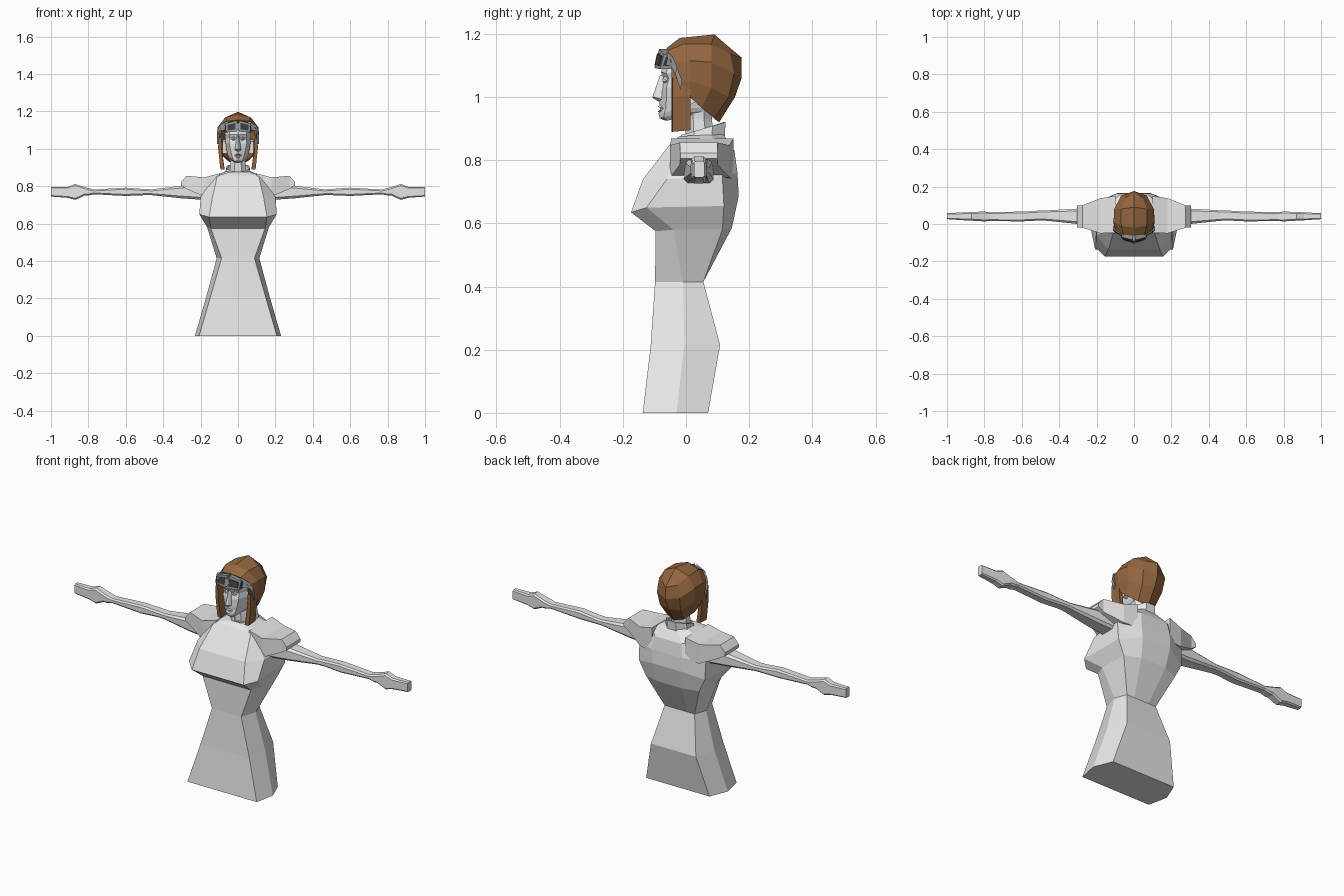
import bpy, bmesh, math
from mathutils import Vector

cube = bpy.data.objects.get("Cube")
if cube:
    bpy.data.objects.remove(cube, do_unlink=True)


def material(name, rgb, rough=0.7):
    m = bpy.data.materials.new(name)
    m.use_nodes = True
    m.diffuse_color = (*rgb, 1)
    bsdf = m.node_tree.nodes["Principled BSDF"]
    bsdf.inputs["Base Color"].default_value = (*rgb, 1)
    bsdf.inputs["Roughness"].default_value = rough
    return m


GREY = material("light grey", (0.8, 0.8, 0.8))
BROWN = material("brown leather", (0.30, 0.135, 0.05))
METAL = material("goggle grey", (0.30, 0.31, 0.32))
DARK = material("dark lens", (0.05, 0.05, 0.055))


def finish(name, bm, mat):
    bmesh.ops.remove_doubles(bm, verts=bm.verts, dist=0.0004)
    bmesh.ops.recalc_face_normals(bm, faces=bm.faces)
    me = bpy.data.meshes.new(name)
    bm.to_mesh(me)
    bm.free()
    me.materials.append(mat)
    ob = bpy.data.objects.new(name, me)
    bpy.context.collection.objects.link(ob)
    return ob


def loft(name, rings, mat, closed=True, cap=True):
    """Skin a list of equal-length point rings with quads."""
    bm = bmesh.new()
    vs = [[bm.verts.new(p) for p in r] for r in rings]
    n = len(rings[0])
    for a, b in zip(vs, vs[1:]):
        for i in range(n if closed else n - 1):
            j = (i + 1) % n
            bm.faces.new((a[i], a[j], b[j], b[i]))
    if cap:
        bm.faces.new(vs[0])
        bm.faces.new(vs[-1])
    return finish(name, bm, mat)


def hull(name, pts, mat):
    bm = bmesh.new()
    for p in pts:
        bm.verts.new(p)
    bmesh.ops.convex_hull(bm, input=bm.verts)
    bmesh.ops.dissolve_limit(bm, angle_limit=0.02, verts=bm.verts, edges=bm.edges)
    return finish(name, bm, mat)


def flip(p):
    return (-p[0], p[1], p[2])


def mirrored(half):
    """Half outline running front to back on +x, completed on -x."""
    return list(half) + [flip(p) for p in reversed(half)]


def oval(y, z, rx, ry, n=8, tilt=0.0):
    ring = []
    for i in range(n):
        a = 2 * math.pi * (i + 0.5) / n
        ring.append((rx * math.cos(a), y + ry * math.sin(a), z + tilt * math.sin(a)))
    return ring


def box_ring(x, y0, y1, z0, z1, c=0.0):
    if c == 0:
        return [(x, y0, z0), (x, y1, z0), (x, y1, z1), (x, y0, z1)]
    return [(x, y0 + c, z0), (x, y1 - c, z0), (x, y1, z0 + c), (x, y1, z1 - c),
            (x, y1 - c, z1), (x, y0 + c, z1), (x, y0, z1 - c), (x, y0, z0 + c)]


# Torso and skirt: front corner, side, rear corner, back panel edge
torso = [
    [(.208, -.137, 0), (.23, -.03, 0), (.19, .07, 0), (.06, .07, 0)],
    [(.147, -.112, .21), (.168, -.005, .215), (.135, .108, .215), (.05, .108, .215)],
    [(.088, -.098, .415), (.114, -.01, .415), (.09, .055, .415), (.045, .055, .415)],
    [(.145, -.096, .575), (.165, -.04, .58), (.16, .115, .58), (.075, .145, .585)],
    [(.155, -.174, .635), (.207, -.125, .65), (.197, .12, .655), (.085, .167, .687)],
    [(.137, -.136, .74), (.2, -.06, .74), (.2, .115, .75), (.09, .163, .76)],
    [(.11, -.046, .857), (.13, -.03, .852), (.14, .1, .85), (.08, .153, .83)],
    [(.04, -.02, .876), (.068, .015, .878), (.065, .08, .88), (.035, .118, .882)],
]
loft("torso", [mirrored(r) for r in torso], GREY)

# Collar and neck
collar = loft("collar", [oval(.052, .868, .073, .076), oval(.055, .9, .066, .076, tilt=.022)],
              GREY, cap=False)
solid = collar.modifiers.new("thickness", "SOLIDIFY")
solid.thickness = 0.008
loft("neck", [oval(.045, .86, .05, .05), oval(.04, .93, .044, .045),
              oval(.035, 1.02, .052, .05)], GREY)

# Head: centre line, cheek, jaw side, rear
head = [
    [(0, -.065, .925), (.018, -.055, .926), (.036, .0, .94), (.036, .04, .95)],
    [(0, -.084, .933), (.022, -.07, .936), (.047, -.01, .95), (.045, .05, .955)],
    [(0, -.087, .948), (.028, -.068, .95), (.055, -.012, .965), (.05, .06, .965)],
    [(0, -.082, .963), (.033, -.064, .966), (.059, -.01, .98), (.054, .06, .98)],
    [(0, -.084, .985), (.039, -.062, .99), (.062, -.01, 1.0), (.057, .06, 1.0)],
    [(0, -.08, 1.02), (.047, -.062, 1.03), (.066, -.012, 1.03), (.06, .06, 1.03)],
    [(0, -.072, 1.058), (.044, -.054, 1.058), (.068, -.012, 1.06), (.062, .06, 1.06)],
    [(0, -.079, 1.078), (.047, -.063, 1.076), (.07, -.014, 1.08), (.062, .06, 1.08)],
    [(0, -.064, 1.14), (.042, -.048, 1.13), (.062, -.01, 1.13), (.055, .06, 1.13)],
]
loft("head", [mirrored(r) for r in head], GREY)
hull("nose", [(0, -.107, .998), (.008, -.1, 1.0), (-.008, -.1, 1.0), (.017, -.078, .993),
              (-.017, -.078, .993), (0, -.086, .985), (.007, -.068, 1.07),
              (-.007, -.068, 1.07), (0, -.082, 1.07)], GREY)
for name, z, y in (("upper_lip", .97, -.091), ("lower_lip", .954, -.09)):
    hull(name, [(.022, -.068, .963), (-.022, -.068, .963), (.009, y, z), (-.009, y, z),
                (0, -.075, z + .008), (0, -.075, z - .008)], GREY)

# Leather helmet: rows from lower rim to crown, columns from front to back
helmet = [
    [(.092, -.045, 1.0), (.1, .012, 1.0), (.087, .05, .965), (.05, .09, .932), (0, .105, .92)],
    [(.098, -.045, 1.06), (.111, .012, 1.05), (.102, .08, 1.03), (.062, .135, 1.0), (0, .155, 1.0)],
    [(.094, -.048, 1.11), (.109, .012, 1.115), (.106, .08, 1.11), (.068, .152, 1.075), (0, .176, 1.06)],
    [(.057, -.058, 1.147), (.068, -.008, 1.168), (.07, .08, 1.167), (.046, .14, 1.135), (0, .176, 1.125)],
    [(0, -.062, 1.155), (0, -.02, 1.187), (0, .09, 1.198), (0, .132, 1.162), (0, .132, 1.162)],
]
shell = loft("helmet", [mirrored(r) for r in helmet], BROWN, closed=False, cap=False)
solid = shell.modifiers.new("thickness", "SOLIDIFY")
solid.thickness = 0.008

# Goggle bridge
hull("goggle_bridge", [(sx * .012, y, z) for sx in (-1, 1) for y, z in
                       ((-.1, 1.1), (-.092, 1.138), (-.06, 1.1), (-.055, 1.138))], METAL)


def lerp(quad, u, v):
    a, b, c, d = [Vector(p) for p in quad]
    return a.lerp(b, u).lerp(d.lerp(c, u), v)


for side, s in (("left", 1), ("right", -1)):
    def S(pts):
        return [(s * p[0], p[1], p[2]) for p in pts]

    # Shoulder cap
    cap = [(.10, -.047, .15, .74, .868), (.18, -.05, .138, .745, .847),
           (.275, -.02, .1, .785, .856), (.305, -.018, .1, .805, .822)]
    loft(side + "_shoulder", [S(box_ring(*c)) for c in cap], GREY)

    # Arm and mitten hand
    arm = [(.15, -.01, .09, .725, .81, .012), (.3, .0, .082, .735, .803, .012),
           (.46, .017, .073, .752, .783, .008), (.5, .019, .072, .752, .785, .008),
           (.6, .014, .066, .748, .792, .008), (.77, .016, .064, .757, .782, .007),
           (.8, .014, .066, .75, .79, .008), (.82, .015, .066, .75, .795, .008),
           (.87, .018, .064, .727, .812, .008), (.91, .02, .062, .738, .797, .007),
           (1.0, .026, .058, .745, .797, .005)]
    loft(side + "_arm", [S(box_ring(*a)) for a in arm], GREY)

    # Hanging ear flap
    flap = [(.09, .104, 1.06), (.088, .106, 1.0), (.072, .094, .89)]
    loft(side + "_ear_flap", [S([(a, -.046, z), (b, -.042, z), (b, .014, z + .005),
                                 (a, .014, z + .005)]) for a, b, z in flap], BROWN)

    # Goggle frame with inset-looking lens plate
    quad = [(.006, -.1, 1.092), (.062, -.082, 1.088), (.067, -.07, 1.135), (.006, -.085, 1.152)]
    back = [(x * 1.06, y + .035, z) for x, y, z in quad]
    hull(side + "_goggle_frame", S(quad + back), METAL)
    lens = [lerp(quad, u, v) for u, v in ((.12, .2), (.86, .2), (.86, .8), (.12, .8))]
    hull(side + "_lens", S([p + Vector((0, d, 0)) for p in lens for d in (-.004, .003)]), DARK)
    wall = [(.0645, -.074, 1.098), (.0665, -.054, 1.098), (.0705, -.045, 1.127), (.0685, -.064, 1.127)]
    hull(side + "_side_lens", S([(x + d, y, z) for x, y, z in wall for d in (-.003, .002)]), DARK)

    # Goggle strap running back over the helmet
    path = [(.066, -.065, 1.145, 1.1), (.098, -.047, 1.125, 1.098),
            (.112, -.034, 1.095, 1.072), (.112, -.018, 1.05, 1.025)]
    loft(side + "_goggle_strap", [S([(x - .012, y, lo), (x, y, lo), (x, y + .006, hi),
                                     (x - .012, y + .006, hi)]) for x, y, hi, lo in path], METAL)

    # Eye and ear
    hull(side + "_eye", S([(.012, -.069, 1.05), (.038, -.058, 1.052), (.025, -.074, 1.06),
                           (.025, -.074, 1.048), (.025, -.055, 1.07), (.025, -.055, 1.04)]), GREY)
    hull(side + "_ear", S([(x, y, z) for x in (.055, .082) for y, z in
                           ((.012, .975), (.008, 1.04), (.045, 1.05), (.04, .99))]), GREY)
